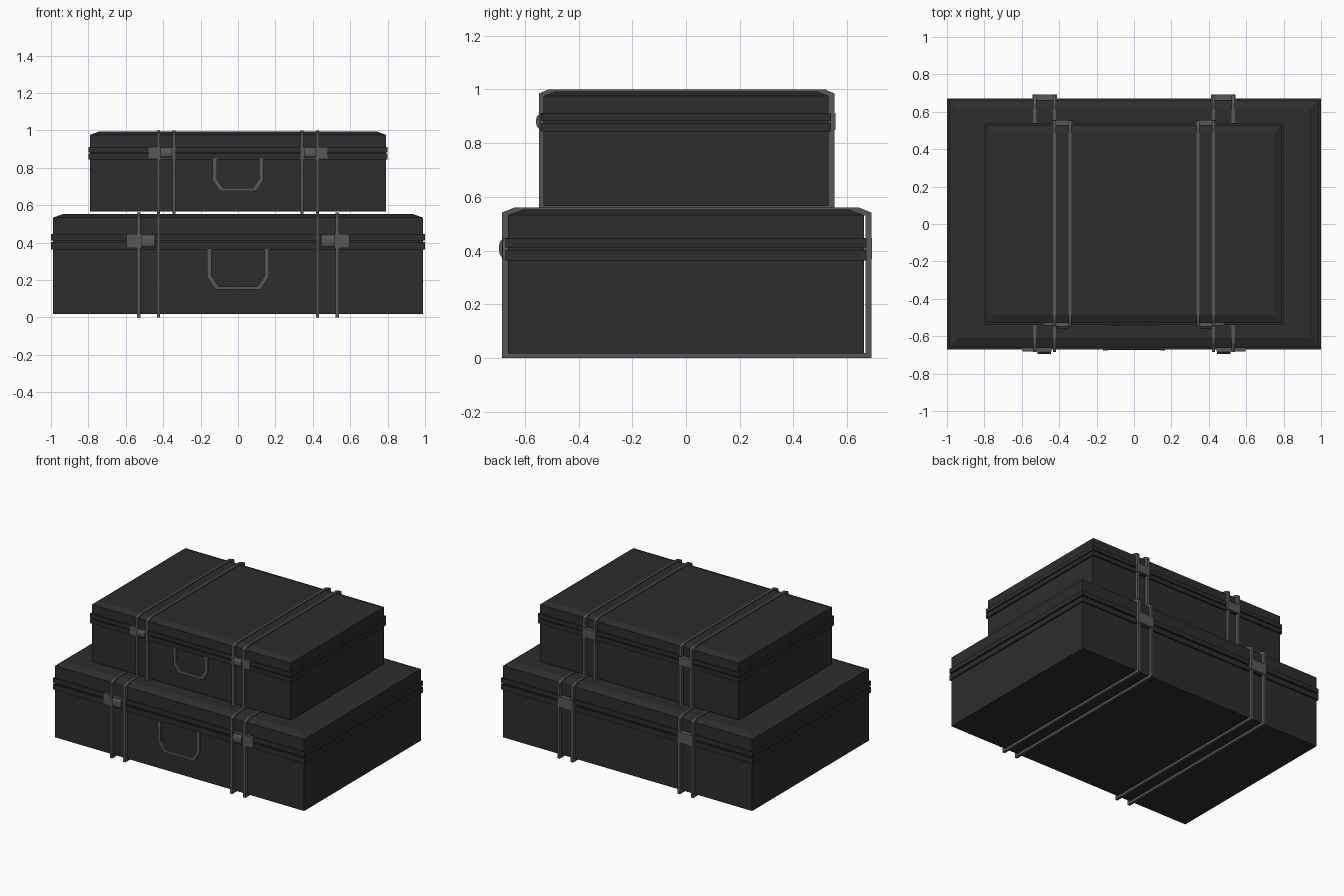
import bpy, bmesh

if "Cube" in bpy.data.objects:
    bpy.data.objects.remove(bpy.data.objects["Cube"])

def material(name, v):
    m = bpy.data.materials.new(name)
    m.diffuse_color = (v, v, v, 1)
    m.use_nodes = True
    m.node_tree.nodes["Principled BSDF"].inputs["Base Color"].default_value = m.diffuse_color
    return m

LEATHER = material("dark leather", 0.026)
METAL = material("grey metal", 0.095)

def finish(bm, name, mat):
    bmesh.ops.recalc_face_normals(bm, faces=bm.faces)
    me = bpy.data.meshes.new(name)
    bm.to_mesh(me)
    bm.free()
    me.materials.append(mat)
    ob = bpy.data.objects.new(name, me)
    bpy.context.collection.objects.link(ob)
    return ob

def box(name, mat, x0, x1, y0, y1, z0, z1):
    bm = bmesh.new()
    bmesh.ops.create_cube(bm, size=1)
    for v in bm.verts:
        v.co = (x1 if v.co.x > 0 else x0, y1 if v.co.y > 0 else y0, z1 if v.co.z > 0 else z0)
    return finish(bm, name, mat)

def ring_prism(name, mat, outer, inner, place, a, b):
    """Extrude the band between two matching outlines from depth a to b."""
    bm = bmesh.new()
    loops = [[bm.verts.new(place(p, d)) for p in pts]
             for pts, d in ((outer, a), (outer, b), (inner, b), (inner, a))]
    n = len(outer)
    for k in range(4):
        p, q = loops[k], loops[(k + 1) % 4]
        for i in range(n):
            j = (i + 1) % n
            bm.faces.new((p[i], p[j], q[j], q[i]))
    return finish(bm, name, mat)

def profile(name, mat, pts, x0, x1):
    """Extrude a closed (y, z) outline along x."""
    bm = bmesh.new()
    ends = [[bm.verts.new((x, y, z)) for y, z in pts] for x in (x0, x1)]
    n = len(pts)
    bm.faces.new(ends[0])
    bm.faces.new(ends[1])
    for i in range(n):
        j = (i + 1) % n
        bm.faces.new((ends[0][i], ends[0][j], ends[1][j], ends[1][i]))
    return finish(bm, name, mat)

def strap_outline(y0, y1, z0, z1, inset, drop):
    return [(y0, z0), (y1, z0), (y1, z1 - drop), (y1 - inset, z1),
            (y0 + inset, z1), (y0, z1 - drop)]

def handle_outline(w, z0, z1, c):
    return [(-w, z1), (-w, z0 + c * 1.5), (-w + c, z0), (w - c, z0), (w, z0 + c * 1.5), (w, z1)]

def suitcase(label, hx, hy, z0, z1, inset, drop, ribs, strap, straps_x,
             latch_x, bulge_x, latch_z, handle):
    # body with a chamfered lid
    bm = bmesh.new()
    rows = [[bm.verts.new((sx * (hx - i), sy * (hy - i), z))
             for sx, sy in ((-1, -1), (1, -1), (1, 1), (-1, 1))]
            for i, z in ((0, z0), (0, z1 - drop), (inset, z1))]
    bm.faces.new(rows[0])
    bm.faces.new(rows[2])
    for p, q in zip(rows, rows[1:]):
        for i in range(4):
            j = (i + 1) % 4
            bm.faces.new((p[i], p[j], q[j], q[i]))
    finish(bm, label + "_body", LEATHER)

    # rim ribs either side of the lid seam
    e = 0.01
    for part, (a, b) in zip(("lower", "upper"), ribs):
        box(f"{label}_{part}_rib", LEATHER, -hx - e, hx + e, -hy - e, hy + e, a, b)

    y0, y1, s0, s1, si, sd = strap
    t = 0.022
    lo, hi = latch_z
    mid, h = (lo + hi) / 2, (hi - lo) / 2
    for side, s in (("left", -1), ("right", 1)):
        # paired straps running right round the case
        for k, x in zip(("outer", "inner"), straps_x):
            ring_prism(f"{label}_{side}_{k}_strap", METAL,
                       strap_outline(y0, y1, s0, s1, si, sd),
                       strap_outline(y0 + t, y1 - t, s0 + 0.019, s1 - 0.012, si, sd),
                       lambda p, d: (d, p[0], p[1]), s * x - 0.009, s * x + 0.009)
        # front latch plate and rounded clasp
        xs = sorted(s * x for x in latch_x)
        box(f"{label}_{side}_latch_plate", METAL, *xs, -hy, y0 + 0.003, lo, hi)
        xs = sorted(s * x for x in bulge_x)
        f = y0 - 0.011
        profile(f"{label}_{side}_clasp", METAL,
                [(-hy, mid - 0.85 * h), (f + 0.011, mid - 0.85 * h), (f + 0.003, mid - 0.6 * h),
                 (f, mid - 0.2 * h), (f, mid + 0.2 * h), (f + 0.003, mid + 0.6 * h),
                 (f + 0.011, mid + 0.85 * h), (-hy, mid + 0.85 * h)], *xs)
        # back hinge plate
        xs = sorted(s * x for x in straps_x)
        box(f"{label}_{side}_hinge", METAL, xs[0] - 0.012, xs[1] + 0.012,
            hy, y1 + 0.003, lo, hi)

    # handle: a U-shaped bar hanging on the front face
    w, b, top, c = handle
    r = 0.022
    ring_outer = handle_outline(w, b, top, c)
    ring_inner = handle_outline(w - r, b + r * 0.8, top, c * 0.85)
    bm = bmesh.new()
    loops = [[bm.verts.new((x, y, z)) for x, z in pts]
             for pts, y in ((ring_outer, -hy), (ring_outer, -hy - 0.012),
                            (ring_inner, -hy - 0.012), (ring_inner, -hy))]
    for k in range(4):
        p, q = loops[k], loops[(k + 1) % 4]
        for i in range(5):
            bm.faces.new((p[i], p[i + 1], q[i + 1], q[i]))
    for i in (0, 5):
        bm.faces.new([l[i] for l in loops])
    finish(bm, label + "_handle", METAL)
    for s in (-1, 1):
        x = s * (w - r / 2)
        box(f"{label}_handle_mount_{'left' if s < 0 else 'right'}", METAL,
            x - 0.013, x + 0.013, -hy - 0.014, -hy, top - 0.05, top)

suitcase("large_case", 0.99, 0.662, 0.018, 0.553, 0.055, 0.02,
         ((0.364, 0.402), (0.412, 0.446)), (-0.685, 0.69, 0, 0.56, 0.045, 0.018),
         (0.53, 0.425), (0.595, 0.44), (0.515, 0.445), (0.37, 0.447),
         (0.165, 0.148, 0.365, 0.045))
suitcase("small_case", 0.79, 0.53, 0.567, 0.993, 0.045, 0.017,
         ((0.844, 0.876), (0.882, 0.911)), (-0.547, 0.553, 0.552, 1.0, 0.035, 0.015),
         (0.425, 0.342), (0.478, 0.345), (0.415, 0.352), (0.85, 0.912),
         (0.135, 0.675, 0.85, 0.038))
